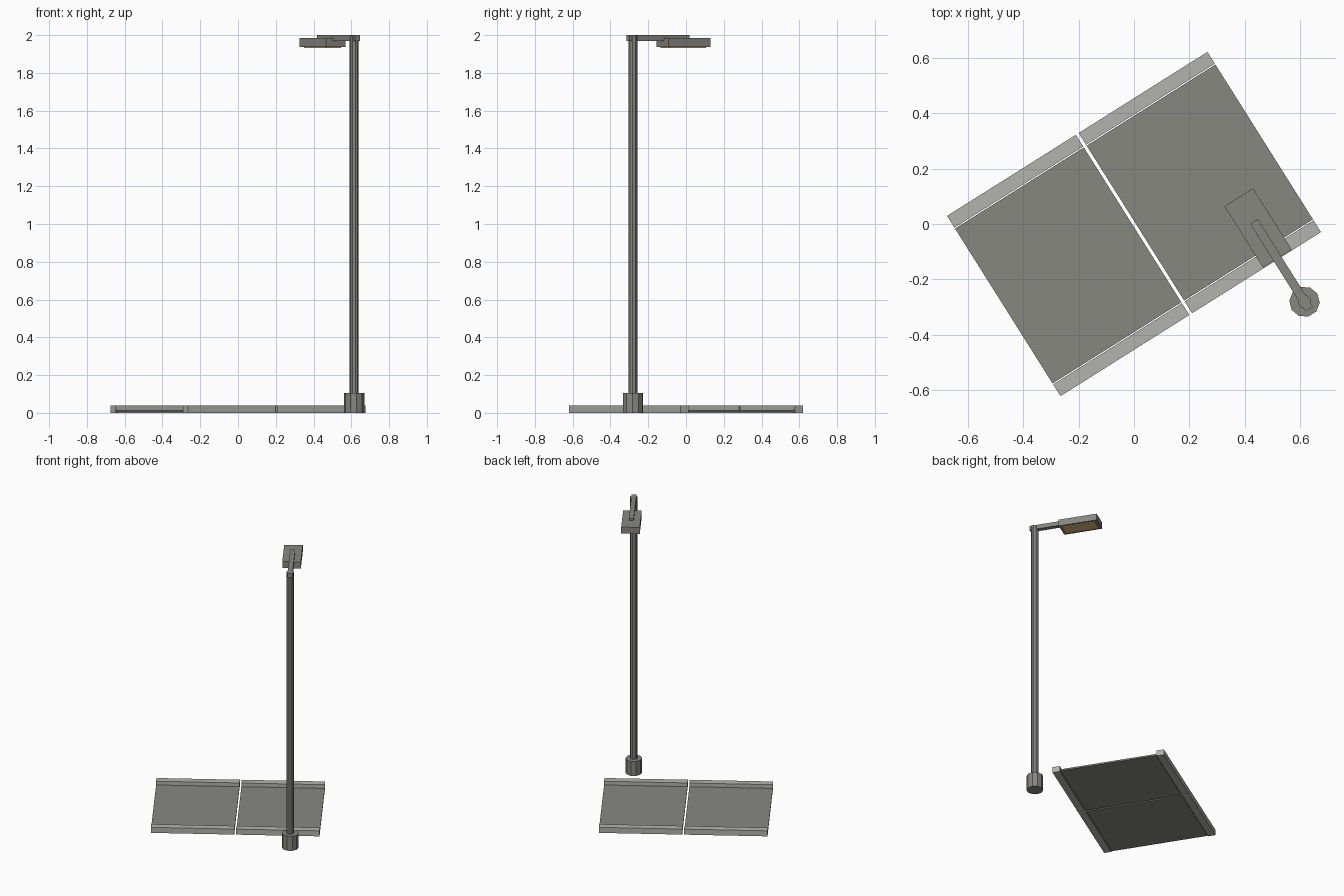
import bpy, bmesh, math
from mathutils import Matrix, Vector

cube = bpy.data.objects.get("Cube")
if cube:
    bpy.data.objects.remove(cube, do_unlink=True)

TURN = Matrix.Rotation(math.radians(32.2), 4, "Z")  # whole scene is turned on the ground


def material(name, rgb):
    m = bpy.data.materials.new(name)
    m.use_nodes = True
    m.diffuse_color = (*rgb, 1)
    m.node_tree.nodes["Principled BSDF"].inputs["Base Color"].default_value = (*rgb, 1)
    return m


def finish(name, bm, mat):
    bm.transform(TURN)
    me = bpy.data.meshes.new(name)
    bm.to_mesh(me)
    bm.free()
    me.materials.append(mat)
    bpy.context.collection.objects.link(bpy.data.objects.new(name, me))


def box(name, xs, ys, zs, mat):
    bm = bmesh.new()
    lo, hi = Vector((xs[0], ys[0], zs[0])), Vector((xs[1], ys[1], zs[1]))
    bmesh.ops.create_cube(bm, size=1, matrix=Matrix.Translation((lo + hi) / 2)
                          @ Matrix.Diagonal((*(hi - lo), 1)))
    finish(name, bm, mat)


def column(name, x, y, radius, zs, mat, sides=10):
    bm = bmesh.new()
    bmesh.ops.create_cone(bm, cap_ends=True, segments=sides, radius1=radius, radius2=radius,
                          depth=zs[1] - zs[0],
                          matrix=Matrix.Translation((x, y, sum(zs) / 2))
                          @ Matrix.Rotation(math.pi / 2, 4, "Z"))
    finish(name, bm, mat)


grey = material("dark grey", (0.245, 0.242, 0.222))
kerb_grey = material("light concrete", (0.45, 0.45, 0.42))
glow = material("warm lamp", (0.75, 0.52, 0.24))

# Road slabs with a kerb along both long sides
HALF_L, HALF_W, KERB, GAP = 0.555, 0.384, 0.05, 0.006
for side, s in (("left", 1), ("right", -1)):
    xs = sorted((s * GAP, s * HALF_L))
    inner = HALF_W - KERB
    box(f"road_{side}", xs, (0.004 - inner, inner - 0.004), (0.004, 0.015), grey)
    for end, e in (("back", 1), ("front", -1)):
        box(f"kerb_{end}_{side}", xs, sorted((e * inner, e * HALF_W)), (0, 0.04), kerb_grey)

# Lamp post
PX, PY = 0.371, -0.565
column("post_base", PX, PY, 0.055, (0, 0.105), grey)
column("post", PX, PY, 0.024, (0.002, 1.998), grey)
box("lamp_arm", (PX - 0.016, PX + 0.016), (PY - 0.032, -0.223), (1.97, 2.0), grey)

# Lamp head with its glowing panel
box("lamp_head", (PX - 0.061, PX + 0.061), (-0.381, -0.12), (1.938, 1.985), grey)
box("lamp_panel", (PX - 0.045, PX + 0.045), (-0.364, -0.137), (1.933, 1.939), glow)
